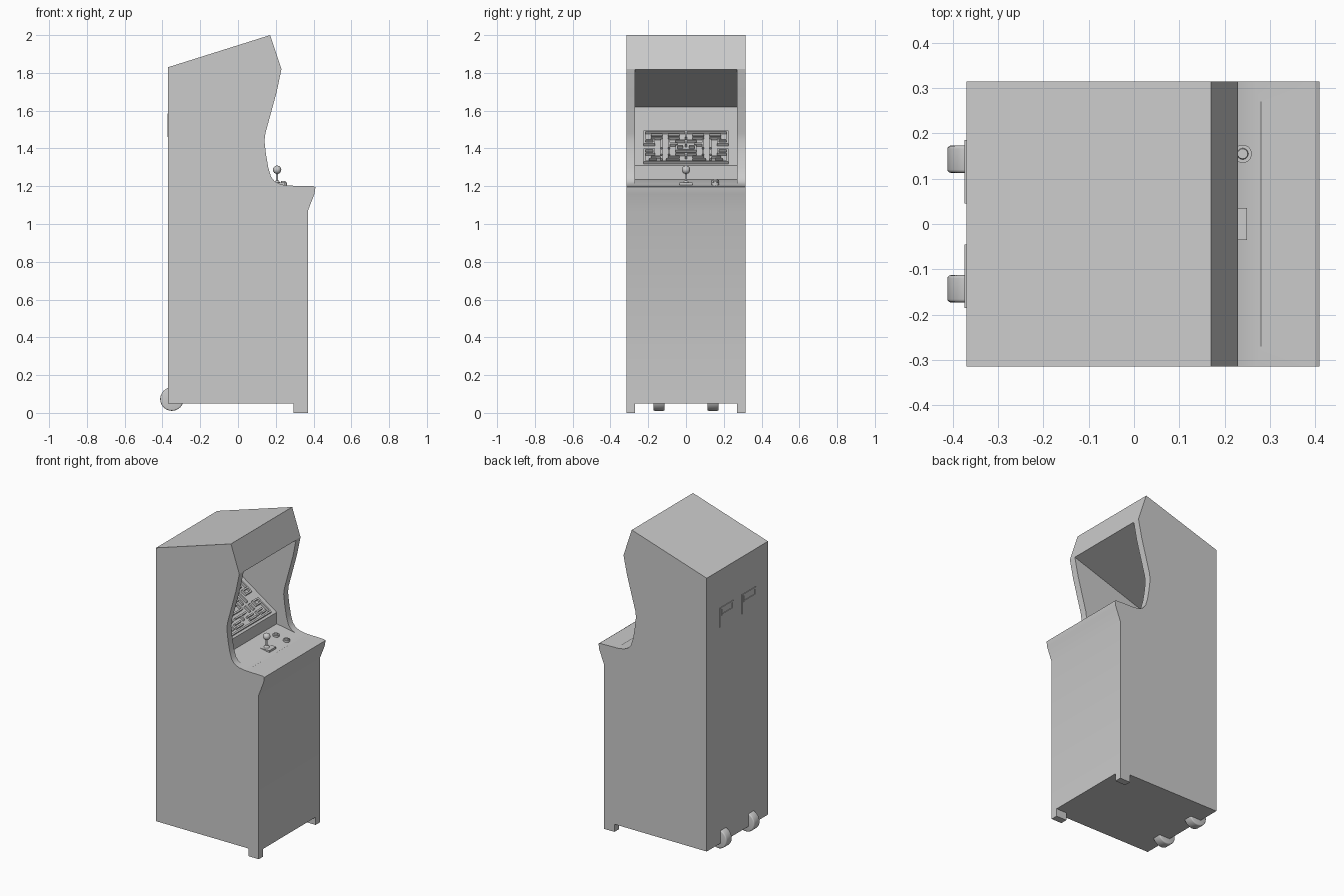
import bpy, bmesh, math
from mathutils import Matrix, Vector

cube = bpy.data.objects.get("Cube")
if cube:
    bpy.data.objects.remove(cube, do_unlink=True)

GREY = (0.6, 0.6, 0.6, 1)
mat = bpy.data.materials.new("cabinet_grey")
mat.use_nodes = True
mat.diffuse_color = GREY
mat.node_tree.nodes["Principled BSDF"].inputs["Base Color"].default_value = GREY


def finish(name, bm, smooth=None):
    bmesh.ops.recalc_face_normals(bm, faces=bm.faces)
    me = bpy.data.meshes.new(name)
    bm.to_mesh(me)
    bm.free()
    me.materials.append(mat)
    ob = bpy.data.objects.new(name, me)
    bpy.context.collection.objects.link(ob)
    if smooth:
        smooth_by_angle(ob, smooth)
    return ob


def select_only(ob):
    bpy.ops.object.select_all(action='DESELECT')
    ob.select_set(True)
    bpy.context.view_layer.objects.active = ob


def smooth_by_angle(ob, degrees):
    select_only(ob)
    bpy.ops.object.shade_smooth_by_angle(angle=math.radians(degrees))


def box(bm, lo, hi, matrix=Matrix()):
    lo, hi = Vector(lo), Vector(hi)
    place = Matrix.Translation((lo + hi) / 2) @ Matrix.Diagonal((*(hi - lo), 1))
    bmesh.ops.create_cube(bm, size=1, matrix=matrix @ place)


def prism(name, points, half_width):
    """Side outline in x and z, extruded across y."""
    bm = bmesh.new()
    face = bm.faces.new([bm.verts.new((x, -half_width, z)) for x, z in points])
    new = bmesh.ops.extrude_face_region(bm, geom=[face])["geom"]
    bmesh.ops.translate(bm, vec=(0, 2 * half_width, 0),
                        verts=[v for v in new if isinstance(v, bmesh.types.BMVert)])
    return finish(name, bm)


def cylinder(bm, radius, depth, center, axis='Z', top=None, sides=32):
    turn = Matrix.Rotation(math.pi / 2, 4, 'X') if axis == 'Y' else Matrix()
    bmesh.ops.create_cone(bm, cap_ends=True, segments=sides, radius1=radius,
                          radius2=radius if top is None else top, depth=depth,
                          matrix=Matrix.Translation(center) @ turn)


W, INNER = 0.315, 0.27

# Cabinet with the screen bay cut between its side panels
cabinet = prism("cabinet", [
    (-.37, .05), (-.37, 1.83), (.17, 2), (.23, 1.82), (.205, 1.70), (.145, 1.48),
    (.14, 1.44), (.148, 1.37), (.16, 1.30), (.175, 1.25), (.195, 1.225),
    (.225, 1.21), (.27, 1.203), (.40, 1.20), (.41, 1.195), (.405, 1.16),
    (.37, 1.07), (.37, .05)], W)
bay = prism("bay_cutter", [(-.365, 1.62), (.09, 1.31), (.09, 1.235),
                           (.28, 1.202), (.45, 1.3), (.45, 1.89)], INNER)
cut = cabinet.modifiers.new("bay", 'BOOLEAN')
cut.operation = 'DIFFERENCE'
cut.solver = 'EXACT'
cut.object = bay
select_only(cabinet)
bpy.ops.object.modifier_apply(modifier=cut.name)
bpy.data.objects.remove(bay, do_unlink=True)
smooth_by_angle(cabinet, 25)

# Feet, wheels and back handles, one per side
for label, side in (("left", 1), ("right", -1)):
    bm = bmesh.new()
    ys = sorted((side * INNER, side * W))
    box(bm, (.295, ys[0], 0), (.37, ys[1], .05))
    finish("front_foot_" + label, bm)

    bm = bmesh.new()
    cylinder(bm, .062, .06, (-.35, side * .143, .073), 'Y', sides=40)
    rims = [e for e in bm.edges if abs(e.verts[0].co.y - e.verts[1].co.y) < 1e-5]
    bmesh.ops.bevel(bm, geom=rims, offset=.007, segments=3, affect='EDGES', profile=.5)
    finish("wheel_" + label, bm, 40)

    bm = bmesh.new()
    c = side * .115
    for y0, y1, z0, z1 in ((-.07, .07, 1.575, 1.585), (-.07, .05, 1.53, 1.54),
                           (-.07, -.06, 1.53, 1.585), (.04, .05, 1.53, 1.575),
                           (.06, .07, 1.46, 1.575)):
        box(bm, (-.374, c + y0, z0), (-.368, c + y1, z1))
    finish("back_bracket_" + label, bm)

# Raised maze lying on the sloping screen: x runs up the slope
up = Vector((-.455, 0, .31)).normalized()
across = Vector((0, -1, 0))
slope = Matrix((up, across, up.cross(across))).transposed().to_4x4()
slope.translation = (.09, 0, 1.31)
T = .005
bm = bmesh.new()


def wall(y0, t0, y1, t1):
    for s in (1, -1):
        ys = sorted((s * y0, s * y1))
        box(bm, (t0 - T, ys[0] - T, -.004), (t1 + T, ys[1] + T, .016), slope)


for y0, t0, y1, t1 in (
        # outer frame and side tunnels
        (0, .02, .22, .02), (0, .30, .22, .30), (.22, .02, .22, .13),
        (.22, .19, .22, .30), (.17, .13, .22, .13), (.17, .19, .22, .19),
        (.17, .10, .17, .13), (.17, .19, .17, .22), (.17, .10, .22, .10),
        (.17, .22, .22, .22),
        # inner walls
        (0, .25, 0, .30), (.04, .27, .09, .27), (.13, .27, .18, .27),
        (.04, .245, .09, .245), (.13, .245, .18, .245), (0, .215, .05, .215),
        (0, .18, 0, .215), (.09, .15, .09, .22), (.05, .185, .09, .185),
        (.13, .15, .13, .22), (.05, .125, .05, .165), (0, .125, .05, .125),
        (.02, .165, .05, .165), (.09, .09, .09, .125), (.13, .09, .13, .125),
        (0, .095, .05, .095), (0, .065, 0, .095), (.04, .065, .09, .065),
        (.13, .065, .18, .065), (.13, .045, .13, .065), (.04, .042, .10, .042),
        (.16, .042, .19, .042)):
    wall(y0, t0, y1, t1)
finish("screen_maze", bm)

# Joystick with base plate, collar, shaft and ball
bm = bmesh.new()
box(bm, (.175, -.035, 1.205), (.25, .035, 1.219))
finish("joystick_plate", bm)
bm = bmesh.new()
cylinder(bm, .018, .012, (.207, 0, 1.224), top=.008)
cylinder(bm, .006, .07, (.207, 0, 1.245), sides=16)
finish("joystick_shaft", bm, 35)
bm = bmesh.new()
bmesh.ops.create_uvsphere(bm, u_segments=24, v_segments=16, radius=.022,
                          matrix=Matrix.Translation((.207, 0, 1.287)))
finish("joystick_ball", bm, 60)

# Push buttons
for label, x, z in (("front", .24, 1.212), ("rear", .165, 1.224)):
    bm = bmesh.new()
    cylinder(bm, .02, .016, (x, .155, z))
    cylinder(bm, .013, .01, (x, .155, z + .01), top=.011)
    finish("button_" + label, bm, 35)
